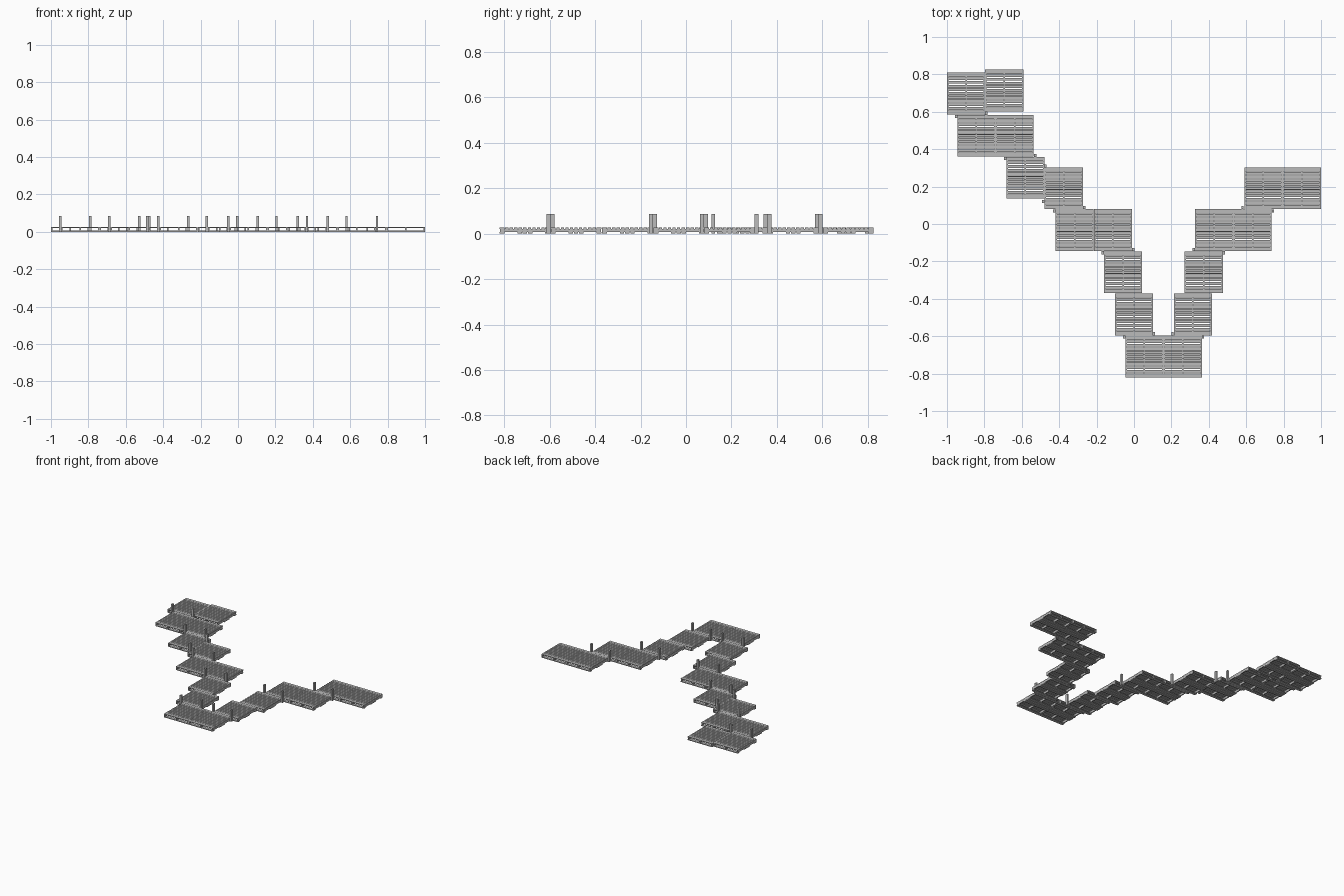
import bpy
import bmesh

cube = bpy.data.objects.get("Cube")
if cube:
    bpy.data.objects.remove(cube, do_unlink=True)

grey = bpy.data.materials.new("weathered_grey")
grey.use_nodes = True
colour = (0.5, 0.5, 0.5, 1)
grey.diffuse_color = colour
grey.node_tree.nodes["Principled BSDF"].inputs["Base Color"].default_value = colour

W, D, H = 0.204, 0.223, 0.027    # pallet width, depth, height
BOARD = 0.006                    # board thickness
LEAD = 0.022                     # edge board depth
SLATS = 9


def box(bm, x0, x1, y0, y1, z0, z1):
    verts = bmesh.ops.create_cube(bm, size=1)["verts"]
    for v in verts:
        v.co = (x1 if v.co.x > 0 else x0,
                y1 if v.co.y > 0 else y0,
                z1 if v.co.z > 0 else z0)


def finish(bm, name):
    mesh = bpy.data.meshes.new(name)
    bm.to_mesh(mesh)
    bm.free()
    mesh.materials.append(grey)
    return mesh


def place(name, mesh, x, y):
    obj = bpy.data.objects.new(name, mesh)
    obj.location = (x, y, 0)
    bpy.context.collection.objects.link(obj)


# Pallet: three stringers, edge boards, narrow deck slats, bottom boards
bm = bmesh.new()
for x in (0, W / 2 - 0.004, W - 0.008):
    box(bm, x, x + 0.008, 0.001, D - 0.001, BOARD, H - BOARD)
for y in (0, D - LEAD):
    box(bm, 0, W, y, y + LEAD, H - BOARD, H)
    box(bm, 0, W, y, y + LEAD, 0, BOARD)
pitch = (D - 2 * LEAD) / SLATS
for i in range(SLATS):
    y = LEAD + (i + 0.5) * pitch
    box(bm, 0, W, y - 0.0072, y + 0.0072, H - BOARD, H)
for i in (-1, 0, 1):
    y = D / 2 + i * 0.023
    box(bm, 0, W, y - 0.0095, y + 0.0095, 0, BOARD)
pallet = finish(bm, "pallet")

# Walkway sections: left edge, front edge, pallets side by side
sections = [
    (-1, 0.586, 1), (-0.796, 0.602, 1), (-0.945, 0.36, 2), (-0.683, 0.136, 1),
    (-0.478, 0.08, 1), (-0.42, -0.144, 2), (-0.16, -0.37, 1),
    (-0.102, -0.595, 1), (-0.046, -0.82, 2), (0.213, -0.595, 1),
    (0.271, -0.37, 1), (0.327, -0.144, 2), (0.59, 0.08, 2),
]
for x, y, count in sections:
    for i in range(count):
        place("pallet", pallet, x + i * (W + 0.001), y)

# Square posts standing at the stepped corners
bm = bmesh.new()
box(bm, -0.0065, 0.0065, -0.0085, 0.0085, 0, 0.085)
post = finish(bm, "post")
posts = [
    (-0.95, 0.575), (-0.79, 0.592), (-0.529, 0.367), (-0.689, 0.35),
    (-0.475, 0.31), (-0.486, 0.12), (-0.427, 0.07), (-0.267, 0.088),
    (-0.166, -0.154), (-0.004, -0.137), (-0.053, -0.605), (0.106, -0.587),
    (0.206, -0.587), (0.369, -0.605), (0.319, -0.137), (0.48, -0.154),
    (0.58, 0.088), (0.743, 0.07),
]
for x, y in posts:
    place("post", post, x, y)
